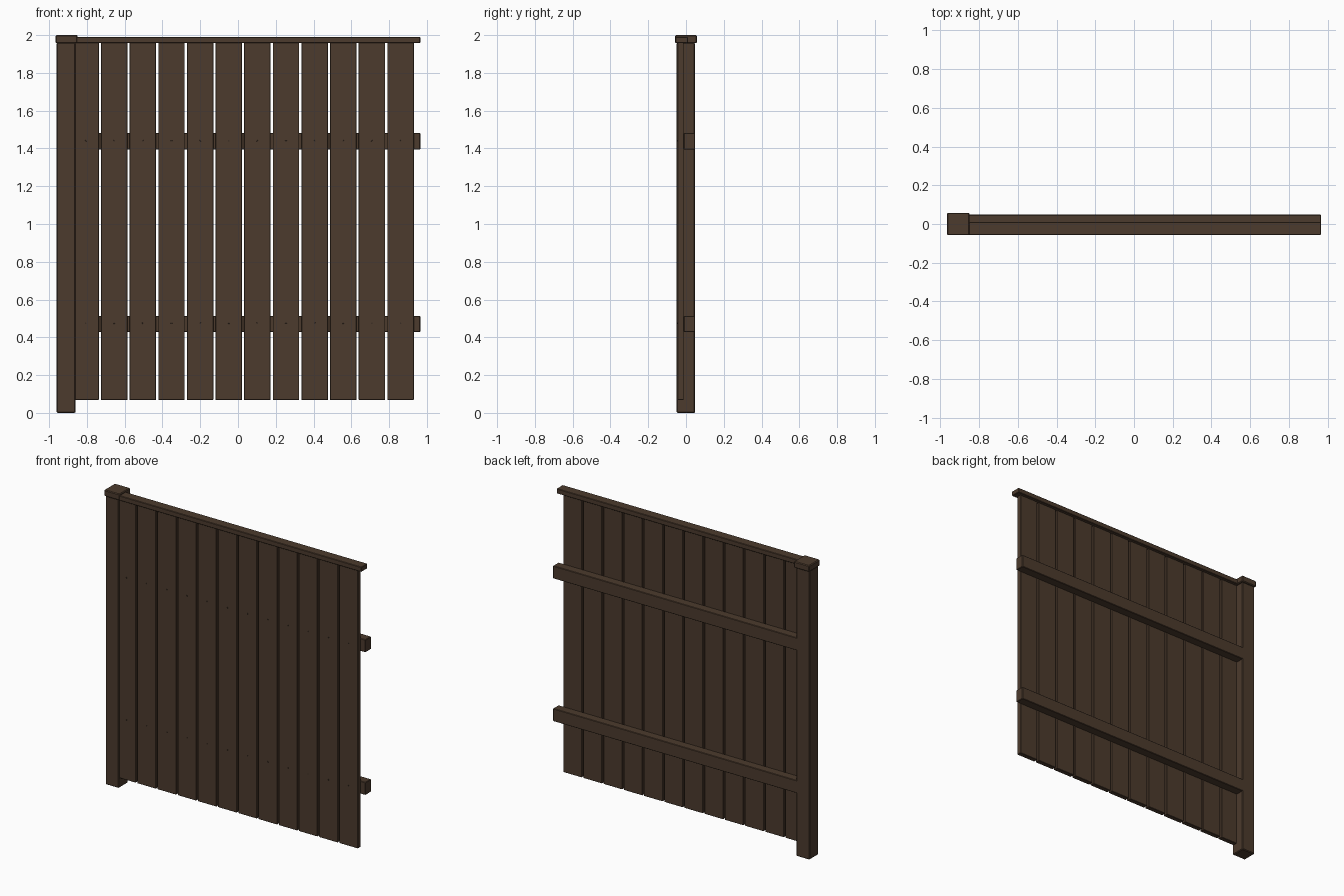
import bpy, bmesh, math
from mathutils import Matrix

if "Cube" in bpy.data.objects:
    bpy.data.objects.remove(bpy.data.objects["Cube"])


def material(name, rgb):
    m = bpy.data.materials.new(name)
    m.diffuse_color = (*rgb, 1)
    m.use_nodes = True
    m.node_tree.nodes["Principled BSDF"].inputs["Base Color"].default_value = m.diffuse_color
    return m


wood = material("dark brown wood", (0.072, 0.043, 0.026))
metal = material("dark nail", (0.04, 0.026, 0.018))


def finish(bm, name, mat):
    me = bpy.data.meshes.new(name)
    bm.to_mesh(me)
    bm.free()
    me.materials.append(mat)
    ob = bpy.data.objects.new(name, me)
    bpy.context.collection.objects.link(ob)
    return ob


def box(name, x, y, z, bevel):
    """Box from (min, max) pairs with chamfered edges."""
    bm = bmesh.new()
    bmesh.ops.create_cube(bm, size=1)
    for v in bm.verts:
        for i, (lo, hi) in enumerate((x, y, z)):
            v.co[i] = lo if v.co[i] < 0 else hi
    bmesh.ops.bevel(bm, geom=bm.edges[:], offset=bevel, segments=1,
                    affect='EDGES', profile=0.5)
    return finish(bm, name, wood)


# Post and its cap
box("post", (-0.96, -0.86), (-0.05, 0.048), (0, 1.96), 0.005)
box("post_cap", (-0.965, -0.849), (-0.058, 0.058), (1.957, 2.0), 0.005)

# Top rail over the boards
box("top_rail", (-0.86, 0.965), (-0.056, 0.01), (1.957, 1.99), 0.003)

# Back rails
for name, z0 in (("lower_rail", 0.427), ("upper_rail", 1.395)):
    box(name, (-0.875, 0.965), (-0.012, 0.048), (z0, z0 + 0.086), 0.003)

# Boards, each nailed to both rails
for i in range(12):
    cx = -0.807 + i * 0.1516
    box(f"board_{i + 1}", (cx - 0.07, cx + 0.07), (-0.044, -0.012),
        (0.068, 1.96), 0.002)
    for z in (0.475, 1.44):
        bm = bmesh.new()
        bmesh.ops.create_cone(
            bm, cap_ends=True, segments=8, radius1=0.005, radius2=0.004,
            depth=0.006, matrix=Matrix.Translation((cx, -0.0435, z))
            @ Matrix.Rotation(math.pi / 2, 4, 'X'))
        finish(bm, f"nail_{i + 1}", metal)
